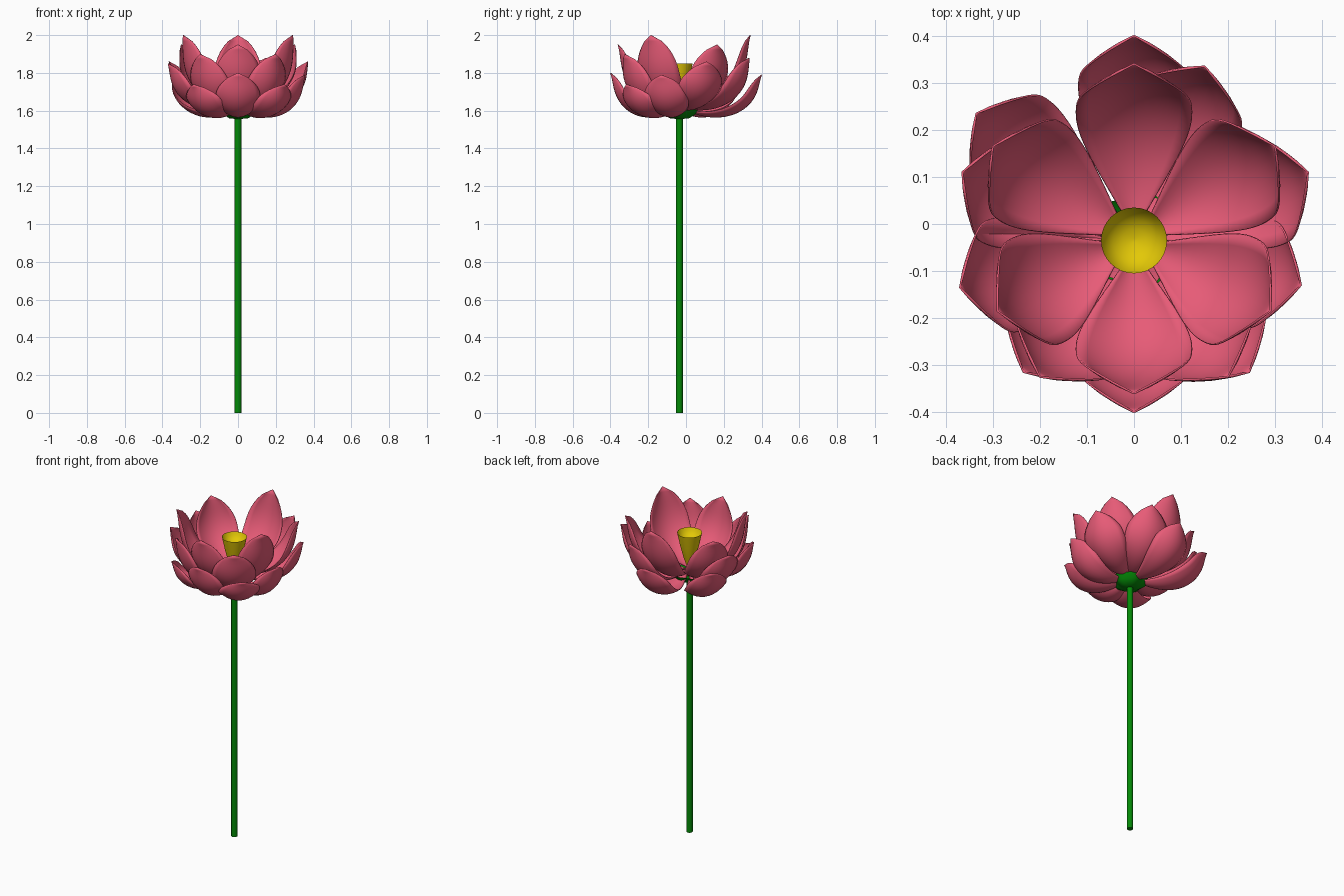
import bpy, bmesh, math
from mathutils import Vector

cube = bpy.data.objects.get("Cube")
if cube:
    bpy.data.objects.remove(cube, do_unlink=True)

CENTRE = Vector((0, -0.035, 0))


def material(name, colour):
    mat = bpy.data.materials.new(name)
    mat.use_nodes = True
    mat.diffuse_color = (*colour, 1)
    mat.node_tree.nodes["Principled BSDF"].inputs["Base Color"].default_value = (*colour, 1)
    return mat


pink = material("petal pink", (0.8, 0.105, 0.185))
green = material("stem green", (0.001, 0.25, 0.002))
yellow = material("pod yellow", (0.77, 0.58, 0.002))


def finish(name, bm, mat, angle=40):
    bmesh.ops.remove_doubles(bm, verts=bm.verts, dist=0.0002)
    bmesh.ops.recalc_face_normals(bm, faces=bm.faces)
    mesh = bpy.data.meshes.new(name)
    bm.to_mesh(mesh)
    bm.free()
    mesh.materials.append(mat)
    obj = bpy.data.objects.new(name, mesh)
    bpy.context.collection.objects.link(obj)
    bpy.ops.object.select_all(action='DESELECT')
    obj.select_set(True)
    bpy.context.view_layer.objects.active = obj
    bpy.ops.object.shade_smooth_by_angle(angle=math.radians(angle))
    return obj


def skin(bm, rows, closed=False):
    """Join rows of points with quads."""
    rows = [[bm.verts.new(p) for p in row] for row in rows]
    for a, b in zip(rows, rows[1:]):
        n = len(a)
        for i in range(n if closed else n - 1):
            j = (i + 1) % n
            bm.faces.new((a[i], a[j], b[j], b[i]))
    return rows


def lathe(name, profile, mat, sides, lobes=0, wave=0):
    """Turn a radius and height profile, with an optional scalloped outline."""
    bm = bmesh.new()
    rows = []
    for r, z in profile:
        row = []
        for i in range(sides):
            a = math.tau * i / sides
            k = r * (1 + wave * math.cos(lobes * a))
            row.append(CENTRE + Vector((k * math.cos(a), k * math.sin(a), z)))
        rows.append(row)
    rows = skin(bm, rows, closed=True)
    for ring in (rows[0], rows[-1]):
        bm.faces.new(ring)
    return finish(name, bm, mat)


def bezier(p, t):
    s = 1 - t
    return p[0] * s**3 + 3 * p[1] * s * s * t + 3 * p[2] * s * t * t + p[3] * t**3


def petal(name, tip, base_z, belly, half_width, cup):
    """Spoon-shaped petal from the flower centre to a hooked, pointed tip."""
    reach = Vector(tip) - CENTRE
    top = reach.z
    reach.z = 0
    out, length = reach.normalized(), reach.length
    side = Vector((-out.y, out.x, 0))
    rise = top - base_z
    path = [Vector(p) for p in ((0.03, base_z), (length * 0.6, base_z - belly),
                                (length * 1.03, base_z + rise * 0.33 - belly * 0.3),
                                (length - 0.022, top))]
    steps, across = 24, 10
    rows = []
    for i in range(steps + 1):
        t = i / steps
        p = bezier(path, t)
        d = (bezier(path, t + 0.01) - bezier(path, t - 0.01)).normalized()
        fullness = max(0, 1 - abs(2 * t**1.5 - 1) ** 2.4) ** 0.66
        w = half_width * (fullness + 0.06 * (1 - t))
        hook = 0.022 * t**14
        row = []
        for j in range(across + 1):
            u = 2 * j / across - 1
            lift = cup * w * u * u
            r = p.x - d.y * lift + hook
            z = p.y + d.x * lift
            row.append(CENTRE + out * r + side * (u * w) + Vector((0, 0, z)))
        rows.append(row)
    bm = bmesh.new()
    skin(bm, rows)
    obj = finish(name, bm, pink)
    shell = obj.modifiers.new("thickness", 'SOLIDIFY')
    shell.thickness = 0.004
    shell.offset = 0


# Stem, calyx and seed pod
lathe("stem", [(0.018, 0), (0.018, 1.575)], green, 12)
lathe("calyx", [(0.015, 1.556), (0.05, 1.56), (0.08, 1.58), (0.1, 1.61),
                (0.07, 1.59), (0.02, 1.58)], green, 40, 5, 0.08)
lathe("seed_pod", [(0.015, 1.585), (0.018, 1.65), (0.032, 1.69), (0.053, 1.77), (0.07, 1.85),
                   (0.062, 1.83), (0.045, 1.81), (0.025, 1.8), (0.004, 1.795)], yellow, 32)

# Upright inner petals
inner = [(0, 0.34, 2), (0.3, 0.165, 1.95), (0.29, -0.185, 2),
         (0, -0.36, 1.95), (-0.29, -0.185, 2), (-0.3, 0.165, 1.95)]
for n, tip in enumerate(inner):
    petal(f"inner_petal_{n}", tip, 1.625, 0.005, 0.12, 0.4)

# Middle petals filling the gaps
middle = [(0.37, 0.11, 1.86), (0.15, 0.335, 1.88), (-0.365, 0.11, 1.86),
          (-0.2, -0.325, 1.9), (0.2, -0.325, 1.9), (-0.37, -0.135, 1.85)]
for n, tip in enumerate(middle):
    petal(f"middle_petal_{n}", tip, 1.615, 0.05, 0.12, 0.45)

# Spreading outer petals
outer = [(0, 0.4, 1.79), (0, -0.4, 1.8), (0.355, -0.13, 1.79), (0.245, -0.315, 1.74),
         (-0.235, -0.315, 1.74), (-0.335, 0.235, 1.79)]
for n, tip in enumerate(outer):
    petal(f"outer_petal_{n}", tip, 1.605, 0.11, 0.115, 0.45)
